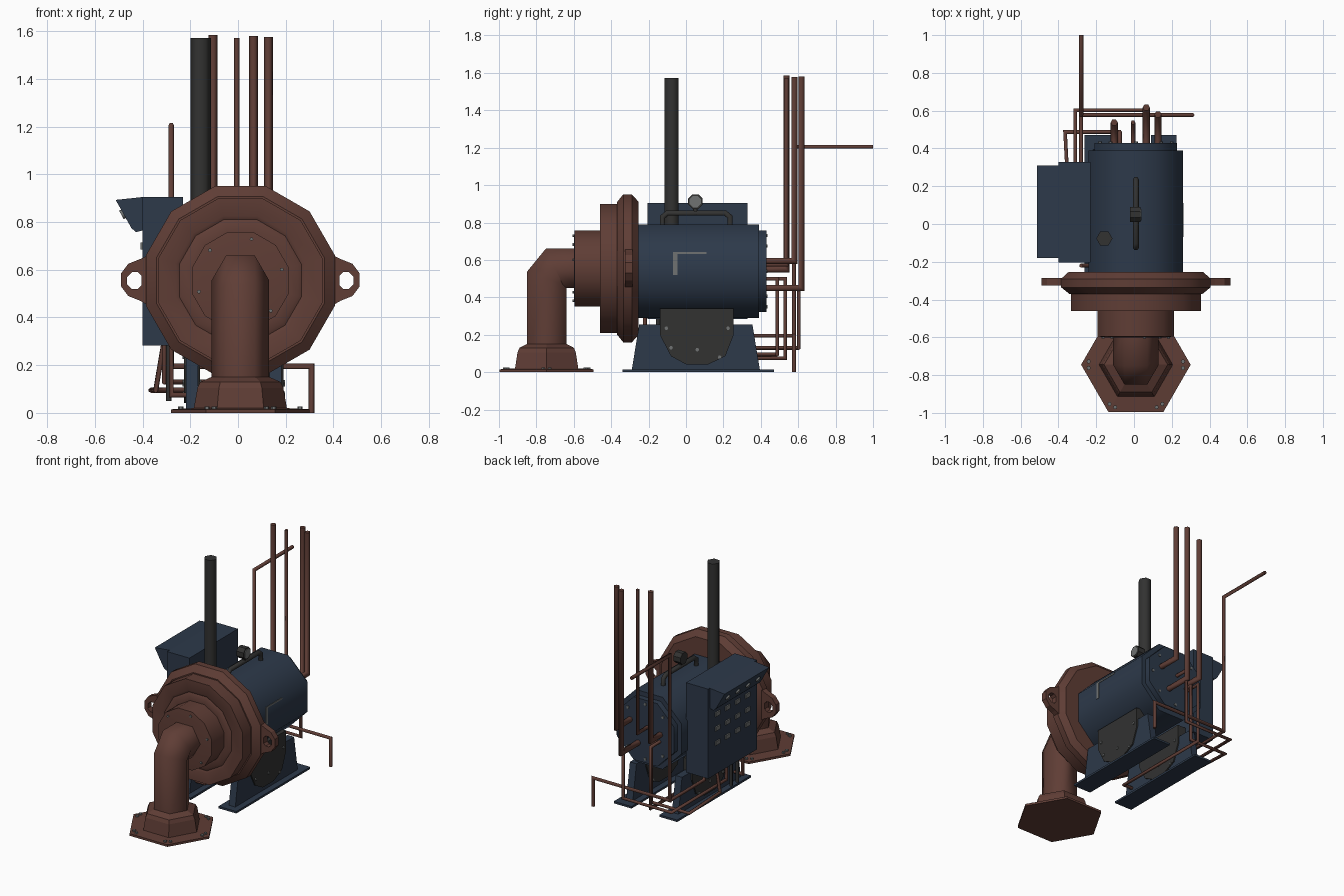
import bpy, bmesh, math
from mathutils import Vector as V

if "Cube" in bpy.data.objects:
    bpy.data.objects.remove(bpy.data.objects["Cube"])


def mat(name, c):
    m = bpy.data.materials.new(name)
    m.diffuse_color = (*c, 1)
    m.use_nodes = True
    m.node_tree.nodes["Principled BSDF"].inputs["Base Color"].default_value = m.diffuse_color
    return m


RUST = mat("rust_red", (.115, .047, .036))
NAVY = mat("navy_paint", (.026, .041, .068))
DARK = mat("dark_grey", (.032, .032, .031))
LIGHT = mat("light_grey", (.16, .17, .17))
CX = .01      # machine axis
CZ = .555


def finish(bm, name, m, smooth=0):
    bmesh.ops.recalc_face_normals(bm, faces=bm.faces)
    me = bpy.data.meshes.new(name)
    bm.to_mesh(me)
    bm.free()
    ob = bpy.data.objects.new(name, me)
    bpy.context.collection.objects.link(ob)
    me.materials.append(m)
    if smooth:
        bpy.ops.object.select_all(action='DESELECT')
        ob.select_set(True)
        bpy.context.view_layer.objects.active = ob
        bpy.ops.object.shade_smooth_by_angle(angle=math.radians(smooth))
    return ob


def skin(name, rings, m, smooth=0):
    """Bridge a list of point rings and cap both ends."""
    bm = bmesh.new()
    vs = [[bm.verts.new(p) for p in r] for r in rings]
    n = len(vs[0])
    for a, b in zip(vs, vs[1:]):
        for i in range(n):
            j = (i + 1) % n
            bm.faces.new((a[i], a[j], b[j], b[i]))
    bm.faces.new(vs[0])
    bm.faces.new(vs[-1])
    return finish(bm, name, m, smooth)


def lathe(name, prof, n, axis, c, m, phase=0, smooth=0):
    """prof: (position along axis, radius)."""
    rings = []
    for t, r in prof:
        ring = []
        for i in range(n):
            a = math.radians(phase) + 2 * math.pi * i / n
            u, w = r * math.cos(a), r * math.sin(a)
            ring.append({'x': (t, c[0] + u, c[1] + w), 'y': (c[0] + u, t, c[1] + w),
                         'z': (c[0] + u, c[1] + w, t)}[axis])
        rings.append(ring)
    return skin(name, rings, m, smooth)


def pipe(name, pts, r, m=RUST, n=6, smooth=62):
    """Mitred tube along a path."""
    pts = [V(p) for p in pts]
    d = (pts[1] - pts[0]).normalized()
    u = V((0, 0, 1)) if abs(d.x) > .9 else V((1, 0, 0))
    u = (u - d * u.dot(d)).normalized()
    w = d.cross(u)
    ring = [pts[0] + r * (u * math.cos(2 * math.pi * i / n) + w * math.sin(2 * math.pi * i / n))
            for i in range(n)]
    rings = [ring]
    for k in range(1, len(pts)):
        d = (pts[k] - pts[k - 1]).normalized()
        e = (pts[k + 1] - pts[k]).normalized() if k + 1 < len(pts) else d
        nn = d + e
        ring = [v + d * ((pts[k] - v).dot(nn) / d.dot(nn)) for v in ring]
        rings.append(ring)
    return skin(name, rings, m, smooth)


def prism(name, outline, axis, a, b, m):
    """Extrude a 2D outline along axis x (y,z outline) or y (x,z outline)."""
    f = (lambda t, p: (t, p[0], p[1])) if axis == 'x' else (lambda t, p: (p[0], t, p[1]))
    return skin(name, [[f(t, p) for p in outline] for t in (a, b)], m)


def box(name, x0, x1, y0, y1, z0, z1, m):
    return prism(name, [(y0, z0), (y1, z0), (y1, z1), (y0, z1)], 'x', x0, x1, m)


# Boiler tank with stepped rear cap
R8 = 1 / math.cos(math.pi / 8)
lathe("tank", [(-.27, .25 * R8), (.39, .25 * R8), (.39, .218 * R8), (.43, .218 * R8)],
      8, 'y', (CX, .54), NAVY, 22.5, 50)
for i in range(8):
    a = math.radians(45 * i)
    lathe("rear_bolt", [(.42, .01), (.436, .01)], 6, 'y',
          (CX + .19 * math.cos(a), .54 + .19 * math.sin(a)), LIGHT)
# Worn label strip on the tank side
box("label_strip", .255, .263, -.07, .11, .632, .643, LIGHT)
box("label_corner", .255, .263, -.07, -.045, .52, .635, LIGHT)

# Big front flange and stepped drum
lathe("flange", [(-.37, .365), (-.335, .41), (-.29, .41), (-.255, .37)], 12, 'y', (CX, CZ), RUST, 15, 35)
lathe("drum", [(-.36, .357), (-.46, .357), (-.46, .28), (-.452, .265), (-.46, .25), (-.46, .21),
               (-.595, .21), (-.6, .165)], 12, 'y', (CX, CZ), RUST, 15, 35)
for i in range(6):
    a = math.radians(60 * i + 15)
    lathe("drum_bolt", [(-.59, .008), (-.606, .008)], 6, 'y',
          (CX + .18 * math.cos(a), CZ + .18 * math.sin(a)), LIGHT)

# Lifting ears with holes
for s in (-1, 1):
    outer = [(.36, .12), (.42, .09), (.47, .07), (.5, .03), (.5, -.025), (.47, -.065), (.42, -.085), (.36, -.12)]
    inner = [(.415, .02), (.43, .035), (.455, .035), (.475, .015), (.475, -.015), (.455, -.035), (.43, -.035), (.415, -.02)]
    bm = bmesh.new()
    loops = [[bm.verts.new((CX + s * x, y, CZ + z)) for x, z in o]
             for o, y in ((outer, -.325), (outer, -.285), (inner, -.285), (inner, -.325))]
    for k in range(4):
        A, B = loops[k], loops[(k + 1) % 4]
        for i in range(8):
            j = (i + 1) % 8
            bm.faces.new((A[i], A[j], B[j], B[i]))
    finish(bm, "lifting_ear", RUST)

# Front elbow pipe and hexagonal foot
pipe("elbow_pipe", [(CX, -.58, CZ), (CX, -.70, CZ), (CX, -.745, .5), (CX, -.745, .1)], .121)
lathe("foot_flange", [(0, .29), (.015, .29), (.02, .195), (.105, .18), (.13, .168), (.152, .118)],
      6, 'z', (CX, -.745), RUST, 0, 0)
for i in range(6):
    a = math.radians(60 * i + 30)
    for k in (-.11, .11):
        lathe("foot_bolt", [(.01, .011), (.026, .011)], 6, 'z',
              (CX + .225 * math.cos(a) - k * math.sin(a), -.745 + .225 * math.sin(a) + k * math.cos(a)), LIGHT)

# Legs, base plates and saddle plates
for s in (-1, 1):
    x = -.018 + s * .175
    box("base_plate", x - .068, x + .068, -.34, .47, 0, .014, NAVY)
    prism("leg", [(-.29, .012), (.395, .012), (.355, .255), (-.25, .255)], 'x', x - .025, x + .025, NAVY)
    prism("saddle_plate", [(-.14, .34), (.255, .34), (.255, .2), (.21, .085), (.12, .042), (0, .042),
                           (-.08, .085), (-.14, .2)], 'x', x - .034, x + .034, DARK)
    for y, z in ((-.105, .235), (.225, .235), (-.08, .13), (.18, .08), (.06, .12)):
        lathe("saddle_bolt", [(x - .04, .01), (x + .04, .01)], 6, 'x', (y, z), LIGHT)

# Control box with sloped console hood
box("control_box", -.40, -.23, -.205, .328, .283, .905, NAVY)
prism("console_hood", [(-.40, .905), (-.513, .893), (-.447, .775), (-.428, .758), (-.40, .765)],
      'y', -.18, .31, NAVY)
for i in range(4):
    y = -.1 + .11 * i
    for z in (.5, .6, .7):
        box("button", -.409, -.395, y - .025, y + .025, z - .014, z + .014, LIGHT)
    # lamps on the sloped face
    pipe("lamp", [(-.47, y, .84), (-.489, y, .83)], .02, LIGHT)

# Chimney, top handle and pressure gauge
lathe("chimney", [(.6, .043), (1.572, .043)], 6, 'z', (-.157, -.077), DARK, 0, 62)
pipe("top_handle", [(CX, -.125, .77), (CX, -.125, .83), (CX, -.1, .85), (CX, .21, .85),
                    (CX, .235, .83), (CX, .235, .77)], .016, DARK)
pipe("gauge_stem", [(CX, .05, .84), (CX, .05, .9)], .013, DARK)
lathe("gauge_body", [(-.02, .042), (.035, .042)], 8, 'x', (.05, .912), DARK, 22.5)
lathe("gauge_face", [(.03, .033), (.039, .033)], 8, 'x', (.05, .912), LIGHT, 22.5)

# Tall rear riser pipes
for x, y, z, top, r in ((-.105, .537, .55, 1.585, .019), (-.005, .538, .575, 1.572, .012),
                        (.065, .617, .45, 1.58, .019), (.127, .58, .595, 1.577, .019)):
    pipe("riser_pipe", [(x, .42, z), (x, y, z), (x, y, top)], r)

# Thin service pipes at the rear and below
pipe("overflow_pipe", [(-.28, 1, 1.205), (-.28, .577, 1.205), (-.28, .577, .195),
                       (.308, .577, .195), (.308, .577, 0)], .012)
pipe("cable_pipe", [(-.075, .42, .5), (-.075, .487, .5), (-.075, .487, .095),
                    (-.365, .487, .095), (-.345, .12, .095), (-.31, .12, .3)], .011)
pipe("drain_pipe", [(-.1, .42, .5), (-.1, .53, .5), (-.1, .53, .075), (-.1, -.22, .075),
                    (-.28, -.22, .075), (-.28, -.22, .31)], .011)
pipe("return_pipe", [(.06, .42, .45), (.06, .603, .45), (.06, .603, .13), (-.31, .603, .13),
                     (-.31, .0, .13), (-.31, .0, .3)], .011)
pipe("feed_pipe", [(-.28, .58, .195), (-.28, .2, .195), (-.28, .2, .3)], .011)
for y in (-.15, -.08):
    pipe("box_conduit", [(-.29, y, .3), (-.29, y, .05)], .012, DARK)
